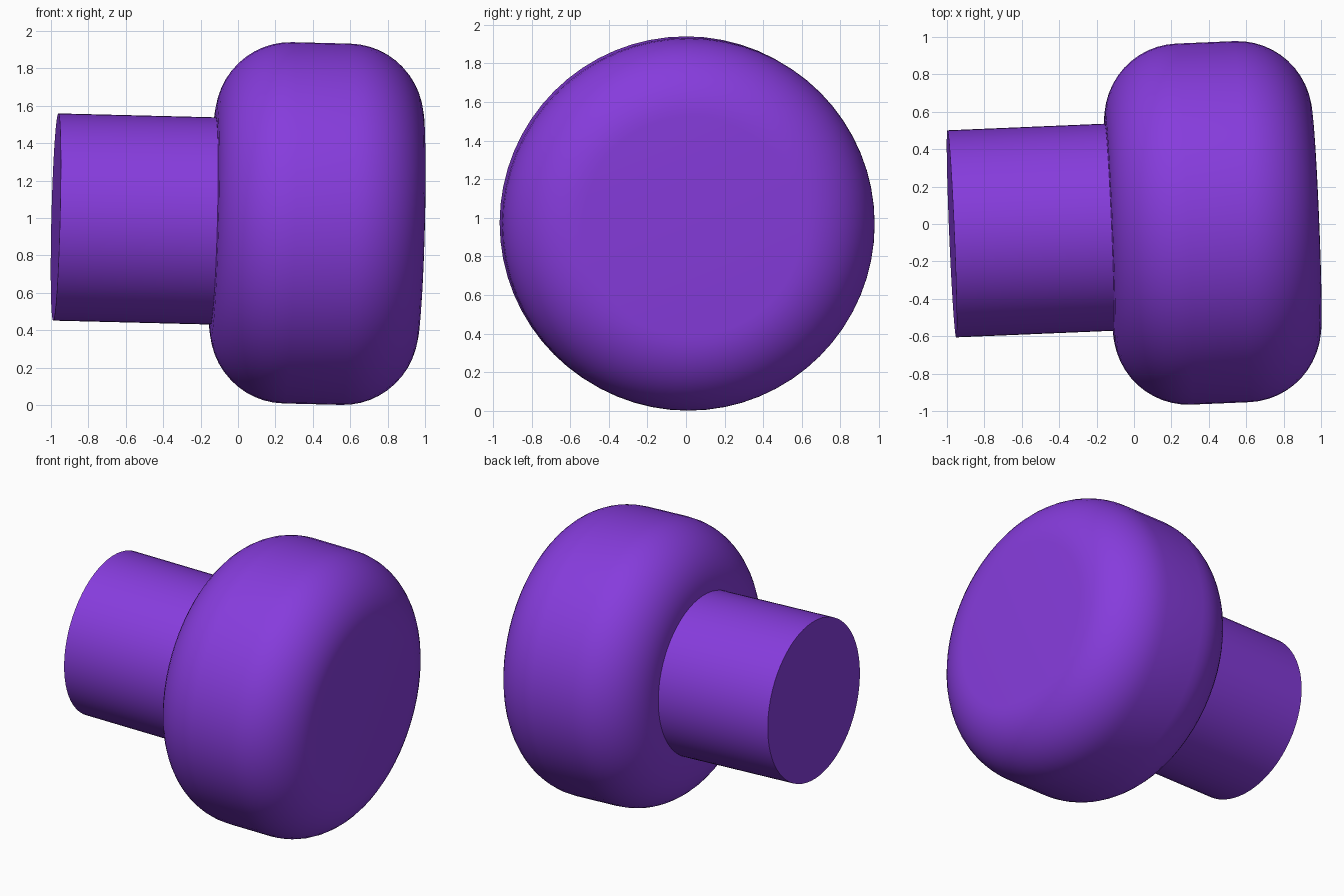
import bpy, bmesh
from math import sin, cos, pi, radians
from mathutils import Vector, Matrix

if "Cube" in bpy.data.objects:
    bpy.data.objects.remove(bpy.data.objects["Cube"])

# Slightly tilted axis shared by both parts; local z runs along it
AXIS = Vector((1, 0.042, -0.025)).normalized()
CENTRE = Vector((0.421, 0.006, 0.970))
PLACE = Matrix.Translation(CENTRE) @ AXIS.to_track_quat('Z', 'Y').to_matrix().to_4x4()

purple = bpy.data.materials.new("purple")
purple.diffuse_color = (0.24, 0.045, 0.72, 1)
purple.use_nodes = True
purple.node_tree.nodes["Principled BSDF"].inputs["Base Color"].default_value = purple.diffuse_color


def lathe(name, profile, sides=64):
    """Revolve (radius, height) points around the local z axis and cap the ends."""
    bm = bmesh.new()
    rings = [[bm.verts.new((r * cos(2 * pi * i / sides), r * sin(2 * pi * i / sides), h))
              for i in range(sides)] for r, h in profile]
    for a, b in zip(rings, rings[1:]):
        for i in range(sides):
            j = (i + 1) % sides
            bm.faces.new((a[i], a[j], b[j], b[i]))
    bm.faces.new(rings[0][::-1])
    bm.faces.new(rings[-1])
    mesh = bpy.data.meshes.new(name)
    bm.to_mesh(mesh)
    bm.free()
    obj = bpy.data.objects.new(name, mesh)
    bpy.context.collection.objects.link(obj)
    obj.matrix_world = PLACE
    mesh.materials.append(purple)
    bpy.ops.object.select_all(action='DESELECT')
    obj.select_set(True)
    bpy.context.view_layer.objects.active = obj
    bpy.ops.object.shade_smooth_by_angle(angle=radians(30))
    return obj


# Rounded head: a short cylinder with large fillets on both rims
R, HALF, FILLET, STEPS = 0.966, 0.555, 0.40, 12
back = [(R - FILLET + FILLET * sin(t), -HALF + FILLET - FILLET * cos(t))
        for t in (pi / 2 * k / STEPS for k in range(STEPS + 1))]
front = [(r, -h) for r, h in reversed(back)]
lathe("head", back + front)

# Straight round stem
lathe("stem", [(0.554, -1.397), (0.554, -HALF)])
